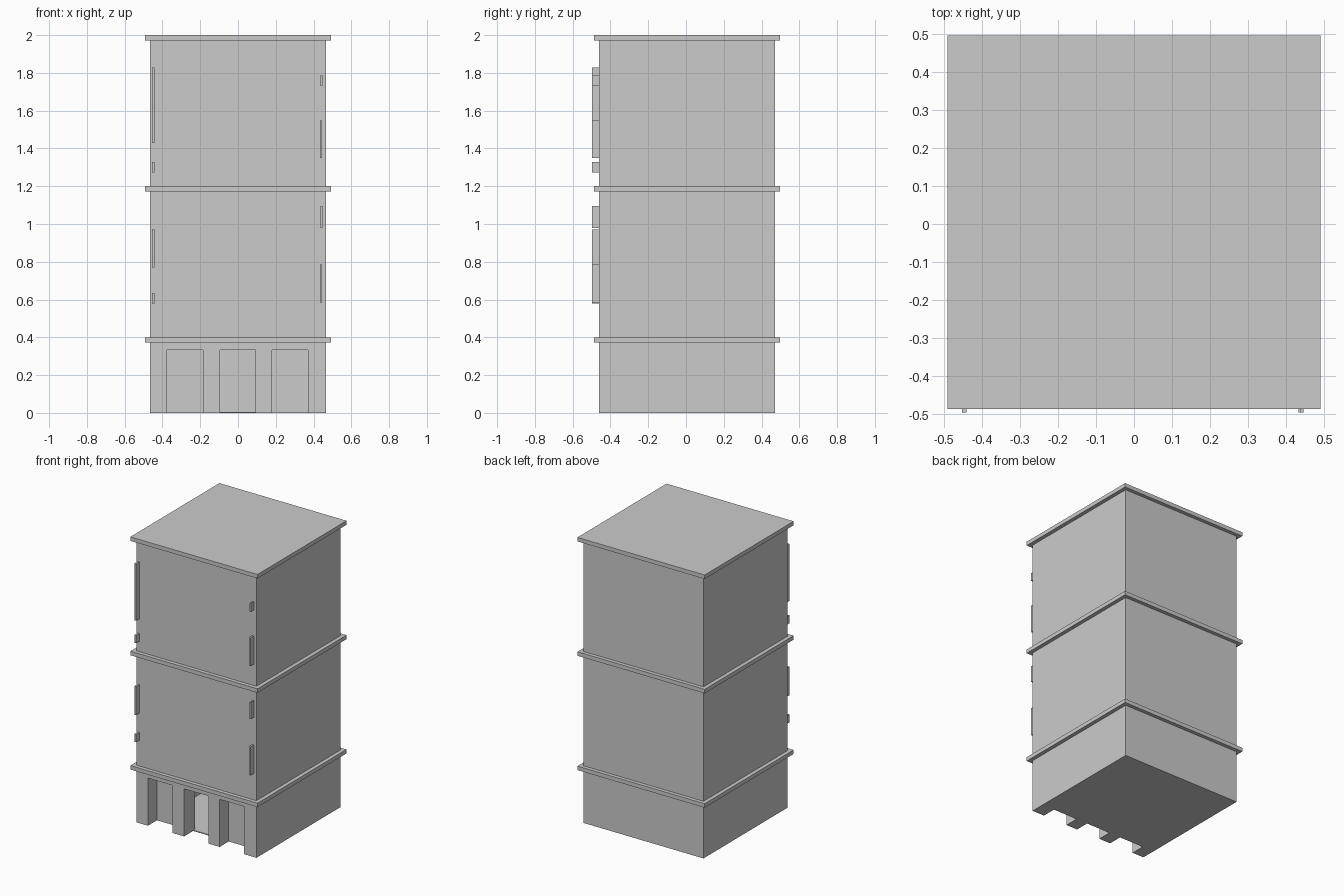
import bpy
from mathutils import Vector

cube = bpy.data.objects.get("Cube")
if cube:
    bpy.data.objects.remove(cube, do_unlink=True)

grey = bpy.data.materials.new("plain grey")
grey.use_nodes = True
grey.diffuse_color = (0.6, 0.6, 0.6, 1)
grey.node_tree.nodes["Principled BSDF"].inputs["Base Color"].default_value = (0.6, 0.6, 0.6, 1)


def box(name, x, y, z):
    """Box spanning the given (low, high) ranges."""
    lo, hi = Vector((x[0], y[0], z[0])), Vector((x[1], y[1], z[1]))
    bpy.ops.mesh.primitive_cube_add(size=1, location=(lo + hi) / 2)
    ob = bpy.context.object
    ob.name = name
    ob.scale = hi - lo
    bpy.ops.object.transform_apply(location=False, rotation=False, scale=True)
    ob.data.materials.append(grey)
    return ob


def cut(target, cutter):
    """Subtract a box and remove the cutter."""
    bpy.context.view_layer.objects.active = target
    mod = target.modifiers.new("cut", 'BOOLEAN')
    mod.operation = 'DIFFERENCE'
    mod.solver = 'EXACT'
    mod.object = cutter
    bpy.ops.object.modifier_apply(modifier=mod.name)
    bpy.data.objects.remove(cutter, do_unlink=True)


WALL_X, FRONT, BACK = 0.465, -0.46, 0.471
SLAB_X, SLAB_Y = (-0.492, 0.492), (-0.487, 0.497)
SIGN_FRONT = -0.497
SLAB = 0.028

# Ground floor with three front bays and a room behind the middle one
ground = box("ground_floor", (-WALL_X, WALL_X), (FRONT, BACK), (0, 0.38))
for left, right in ((-0.375, -0.185), (-0.095, 0.092), (0.18, 0.37)):
    cut(ground, box("bay_cutter", (left, right), (FRONT - 0.1, FRONT + 0.1), (-0.1, 0.333)))
cut(ground, box("room_cutter", (-0.37, 0.37), (FRONT + 0.12, 0.37), (0.006, 0.36)))
cut(ground, box("door_cutter", (-0.095, 0.092), (FRONT + 0.05, FRONT + 0.2), (0.006, 0.333)))

# Upper storeys and the projecting slab on top of each level
box("middle_storey", (-WALL_X, WALL_X), (FRONT, BACK), (0.39, 1.18))
box("upper_storey", (-WALL_X, WALL_X), (FRONT, BACK), (1.19, 1.98))
for name, top in (("lower_slab", 0.4), ("middle_slab", 1.2), ("roof_slab", 2.0)):
    box(name, SLAB_X, SLAB_Y, (top - SLAB, top))

# Thin upright sign boards standing out from the front wall
for side, x, spans in (
    ("right", (-0.454, -0.441), ((0.58, 0.635), (0.77, 0.97), (1.273, 1.328), (1.43, 1.828))),
    ("left", (0.433, 0.446), ((0.585, 0.785), (1.35, 1.547))),
    ("left_slim", (0.438, 0.447), ((0.98, 1.096), (1.73, 1.787))),
):
    for i, z in enumerate(spans):
        box(f"{side}_sign_{i + 1}", x, (SIGN_FRONT, FRONT + 0.005), z)
